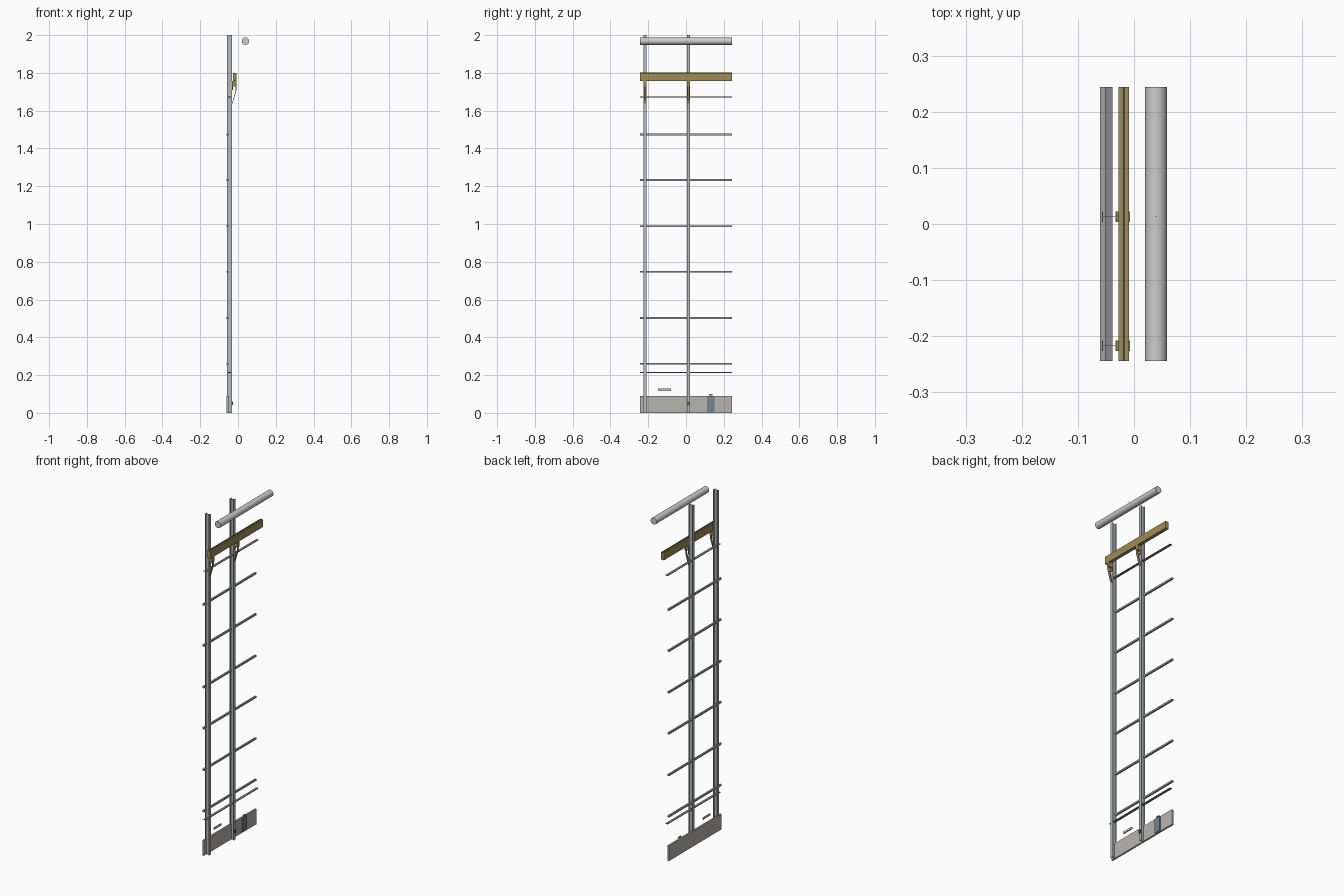
import bpy, bmesh, math

if "Cube" in bpy.data.objects:
    bpy.data.objects.remove(bpy.data.objects["Cube"])

Y0, Y1 = -0.244, 0.244
POSTS = (-0.217, 0.013)


def material(name, rgb):
    m = bpy.data.materials.new(name)
    m.diffuse_color = (*rgb, 1)
    m.use_nodes = True
    m.node_tree.nodes["Principled BSDF"].inputs["Base Color"].default_value = m.diffuse_color
    return m


yellow = material("ochre_paint", (0.34, 0.265, 0.095))
blue_grey = material("blue_grey", (0.19, 0.23, 0.27))
steel = material("column_steel", (0.46, 0.49, 0.49))
rail_grey = material("rail_grey", (0.37, 0.37, 0.37))
strap_grey = material("strap_grey", (0.25, 0.25, 0.26))
plinth_grey = material("plinth_grey", (0.47, 0.46, 0.42))
duct_grey = material("duct_grey", (0.54, 0.54, 0.54))
dark = material("dark_steel", (0.09, 0.10, 0.12))


def finish(name, bm, mat=None):
    bmesh.ops.recalc_face_normals(bm, faces=bm.faces)
    me = bpy.data.meshes.new(name)
    bm.to_mesh(me)
    bm.free()
    ob = bpy.data.objects.new(name, me)
    bpy.context.collection.objects.link(ob)
    if mat:
        me.materials.append(mat)
    return ob


def extrude(name, pts, direction, mat=None):
    """Extrude a closed planar outline along a vector."""
    bm = bmesh.new()
    f = bm.faces.new([bm.verts.new(p) for p in pts])
    r = bmesh.ops.extrude_face_region(bm, geom=[f])
    vs = [v for v in r["geom"] if isinstance(v, bmesh.types.BMVert)]
    bmesh.ops.translate(bm, verts=vs, vec=direction)
    return finish(name, bm, mat)


def box(name, x, y, z, mat=None):
    pts = [(x[0], y[0], z[0]), (x[1], y[0], z[0]), (x[1], y[1], z[0]), (x[0], y[1], z[0])]
    return extrude(name, pts, (0, 0, z[1] - z[0]), mat)


def cylinder(name, radius, length, loc, rot=(0, 0, 0), sides=32, mat=None):
    bpy.ops.mesh.primitive_cylinder_add(vertices=sides, radius=radius, depth=length,
                                        location=loc, rotation=rot)
    ob = bpy.context.object
    ob.name = name
    ob.data.materials.append(mat)
    bpy.ops.object.shade_smooth_by_angle()
    return ob


# I-section wall columns
def i_column(name, y):
    xa, xb, h, t, w = -0.057, -0.031, 0.009, 0.002, 0.0008
    half = [(xa, h), (xa + t, h), (xa + t, w), (xb - t, w), (xb - t, h), (xb, h)]
    outline = half + [(x, -v) for x, v in reversed(half)]
    extrude(name, [(x, y + v, 0) for x, v in outline], (0, 0, 2), steel)


for i, y in enumerate(POSTS):
    i_column(f"column_{i}", y)
    # crane bracket: arm with end plates and a sloping brace below
    box(f"bracket_arm_{i}", (-0.031, -0.008), (y - 0.007, y + 0.007), (1.728, 1.756), yellow)
    box(f"bracket_wall_plate_{i}", (-0.031, -0.027), (y - 0.009, y + 0.009), (1.71, 1.757), yellow)
    box(f"bracket_end_plate_{i}", (-0.010, -0.007), (y - 0.009, y + 0.009), (1.728, 1.756), yellow)
    brace = [(-0.008, 1.73), (-0.009, 1.705), (-0.029, 1.637), (-0.031, 1.64),
             (-0.012, 1.708), (-0.012, 1.73)]
    extrude(f"bracket_brace_{i}", [(x, y - 0.006, z) for x, z in brace], (0, 0.012, 0), yellow)

# Horizontal wall rails
for i, z in enumerate((0.26, 0.503, 0.747, 0.988, 1.232, 1.473)):
    box(f"wall_rail_{i}", (-0.061, -0.051), (Y0, Y1), (z - 0.005, z + 0.005), rail_grey)

# Thin flat straps near bottom and top
for i, z in enumerate((0.214, 1.672)):
    box(f"flat_strap_{i}", (-0.052, -0.038), (Y0, Y1), (z - 0.002, z + 0.002), strap_grey)

# Low plinth wall with its door panel and small fittings
box("plinth_wall", (-0.061, -0.051), (Y0, Y1), (0, 0.09), plinth_grey)
box("door_panel", (-0.051, -0.046), (0.111, 0.151), (0.004, 0.088), blue_grey)
box("door_lamp", (-0.056, -0.048), (0.121, 0.141), (0.093, 0.099), rail_grey)
box("wall_plate", (-0.056, -0.050), (-0.147, -0.08), (0.117, 0.128), duct_grey)
box("column_switch", (-0.031, -0.026), (0.007, 0.019), (0.042, 0.060), dark)

# Crane beam with its running rail
box("crane_beam", (-0.0275, -0.0085), (Y0, Y1), (1.756, 1.799), yellow)
box("running_rail", (-0.0195, -0.0165), (Y0, Y1), (1.799, 1.802), dark)

# Overhead duct with hanger
cylinder("overhead_duct", 0.0195, Y1 - Y0, (0.0395, 0, 1.968), (math.pi / 2, 0, 0), mat=duct_grey)
cylinder("duct_hanger", 0.001, 0.02, (0.0395, 0.013, 1.99), sides=8, mat=dark)
